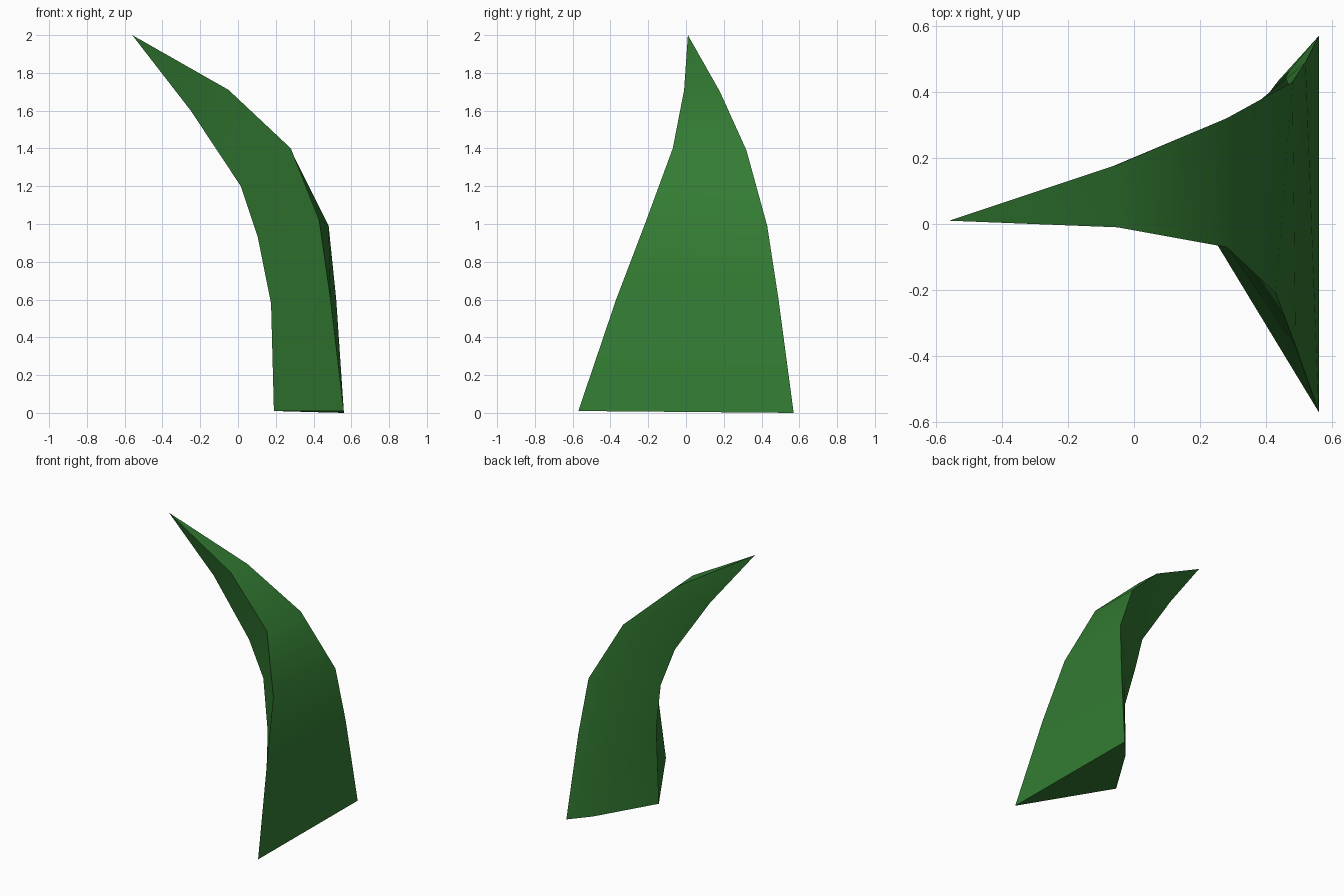
import bpy
import bmesh
from math import radians
from mathutils import Vector

default_cube = bpy.data.objects.get("Cube")
if default_cube:
    bpy.data.objects.remove(default_cube, do_unlink=True)


def make_material(name, colour):
    material = bpy.data.materials.new(name)
    material.use_nodes = True
    material.diffuse_color = colour
    shader = next(n for n in material.node_tree.nodes if n.type == "BSDF_PRINCIPLED")
    shader.inputs["Base Color"].default_value = colour
    return material


# The three long edges of the curved blade, listed from the base upward
front_edge = [(.56, -.57, .01), (.49, -.37, .6), (.43, -.21, 1.02),
              (.28, -.07, 1.4), (-.05, -.01, 1.71)]
back_edge = [(.56, .57, 0), (.52, .49, .6), (.48, .43, .99),
             (.28, .32, 1.39), (-.05, .18, 1.7)]
inner_edge = [(.19, .04, .01), (.175, .09, .58), (.105, .14, .93),
              (.015, .105, 1.2), (-.25, .08, 1.6)]
tip_point = (-.56, .01, 2)


def bulge_point(back, inner, level):
    """Slight swelling on the back face, fading toward the tip."""
    middle = Vector(back).lerp(Vector(inner), .3)
    return middle + Vector((-.4, .9, 0)) * .027 * (1 - level / 5)


# Loft the cross-sections and close them with a base and a pointed tip
def build_blade(name, material):
    bm = bmesh.new()
    rings = []
    for level, (front, back, inner) in enumerate(zip(front_edge, back_edge, inner_edge)):
        section = [front, back, bulge_point(back, inner, level), inner]
        rings.append([bm.verts.new(point) for point in section])
    sides = len(rings[0])
    for lower, upper in zip(rings, rings[1:]):
        for i in range(sides):
            j = (i + 1) % sides
            bm.faces.new((lower[i], lower[j], upper[j], upper[i]))
    tip = bm.verts.new(tip_point)
    for i in range(sides):
        bm.faces.new((rings[-1][i], rings[-1][(i + 1) % sides], tip))
    bm.faces.new(list(reversed(rings[0])))
    bmesh.ops.recalc_face_normals(bm, faces=bm.faces)
    mesh = bpy.data.meshes.new(name)
    bm.to_mesh(mesh)
    bm.free()
    mesh.materials.append(material)
    blade = bpy.data.objects.new(name, mesh)
    bpy.context.collection.objects.link(blade)
    return blade


leaf_green = make_material("leaf_green", (.033, .2, .033, 1))
blade = build_blade("curved_leaf_blade", leaf_green)

# Soft shading along the curve, crisp long edges
bpy.ops.object.select_all(action="DESELECT")
blade.select_set(True)
bpy.context.view_layer.objects.active = blade
bpy.ops.object.shade_smooth_by_angle(angle=radians(30))
